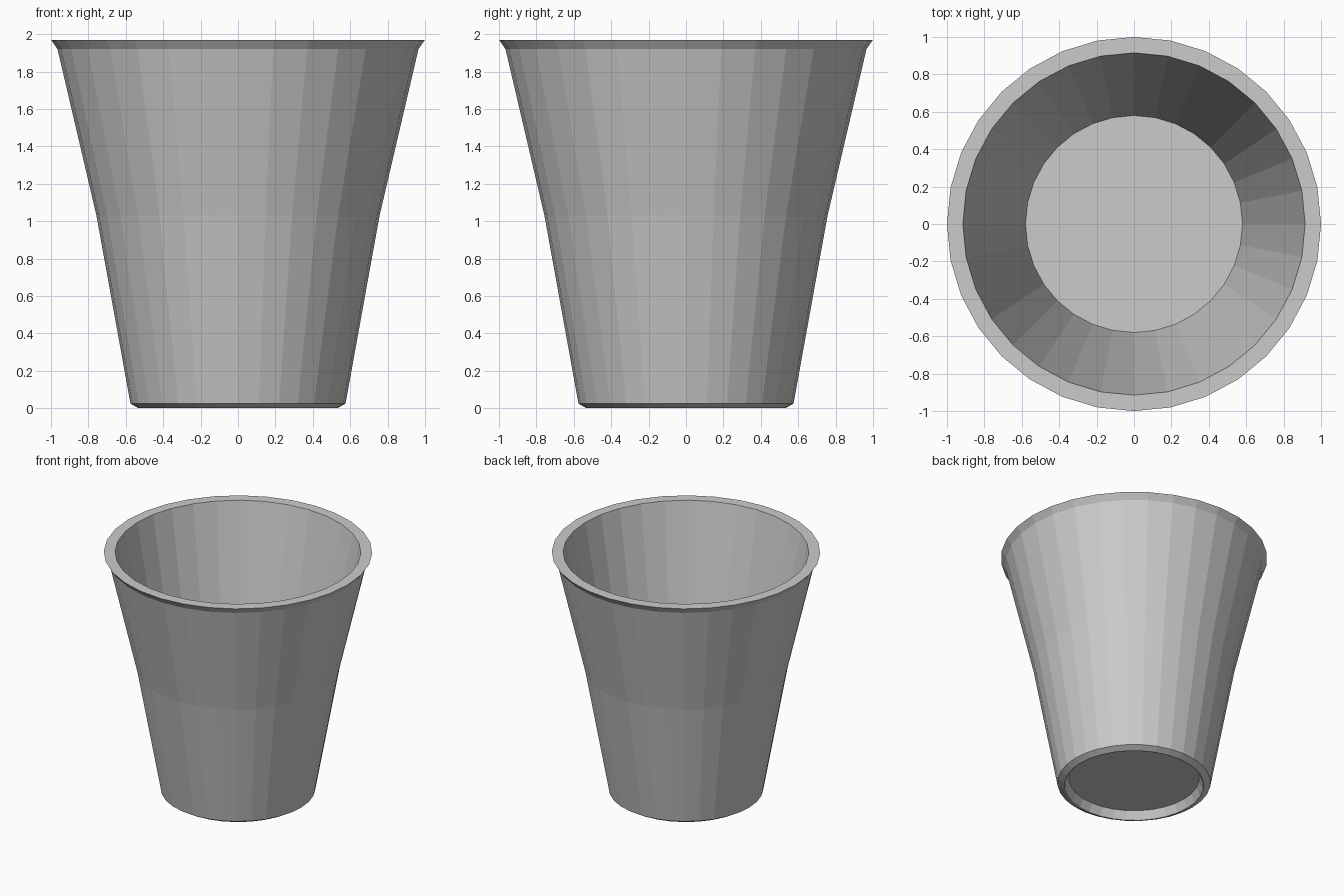
import bpy, bmesh, math

cube = bpy.data.objects.get("Cube")
if cube:
    bpy.data.objects.remove(cube, do_unlink=True)

SIDES = 32

# Plain grey for the whole cup
grey = bpy.data.materials.new("plain grey")
grey.use_nodes = True
colour = (0.6, 0.6, 0.6, 1)
grey.diffuse_color = colour
grey.node_tree.nodes["Principled BSDF"].inputs["Base Color"].default_value = colour

# Closed wall section (radius, height), from recessed base round to inner floor
profile = [
    (0.49, 0.065), (0.522, 0.0), (0.532, 0.0),   # recess and foot
    (0.575, 0.025), (0.757, 1.03), (0.965, 1.92),  # outer wall
    (1.0, 1.97), (0.915, 1.97),                   # flared lip
    (0.58, 0.15),                                 # inner wall
]


def ring(bm, radius, z):
    turn = 2 * math.pi / SIDES
    return [bm.verts.new((radius * math.cos(i * turn), radius * math.sin(i * turn), z))
            for i in range(SIDES)]


# Revolve the section, then cap the underside and the inner floor
bm = bmesh.new()
rings = [ring(bm, r, z) for r, z in profile]
for low, high in zip(rings, rings[1:]):
    for i in range(SIDES):
        j = (i + 1) % SIDES
        bm.faces.new((low[i], low[j], high[j], high[i]))
bm.faces.new(rings[0][::-1])
bm.faces.new(rings[-1])
bmesh.ops.recalc_face_normals(bm, faces=bm.faces)

mesh = bpy.data.meshes.new("cup")
bm.to_mesh(mesh)
bm.free()
mesh.materials.append(grey)
cup = bpy.data.objects.new("cup", mesh)
bpy.context.collection.objects.link(cup)
